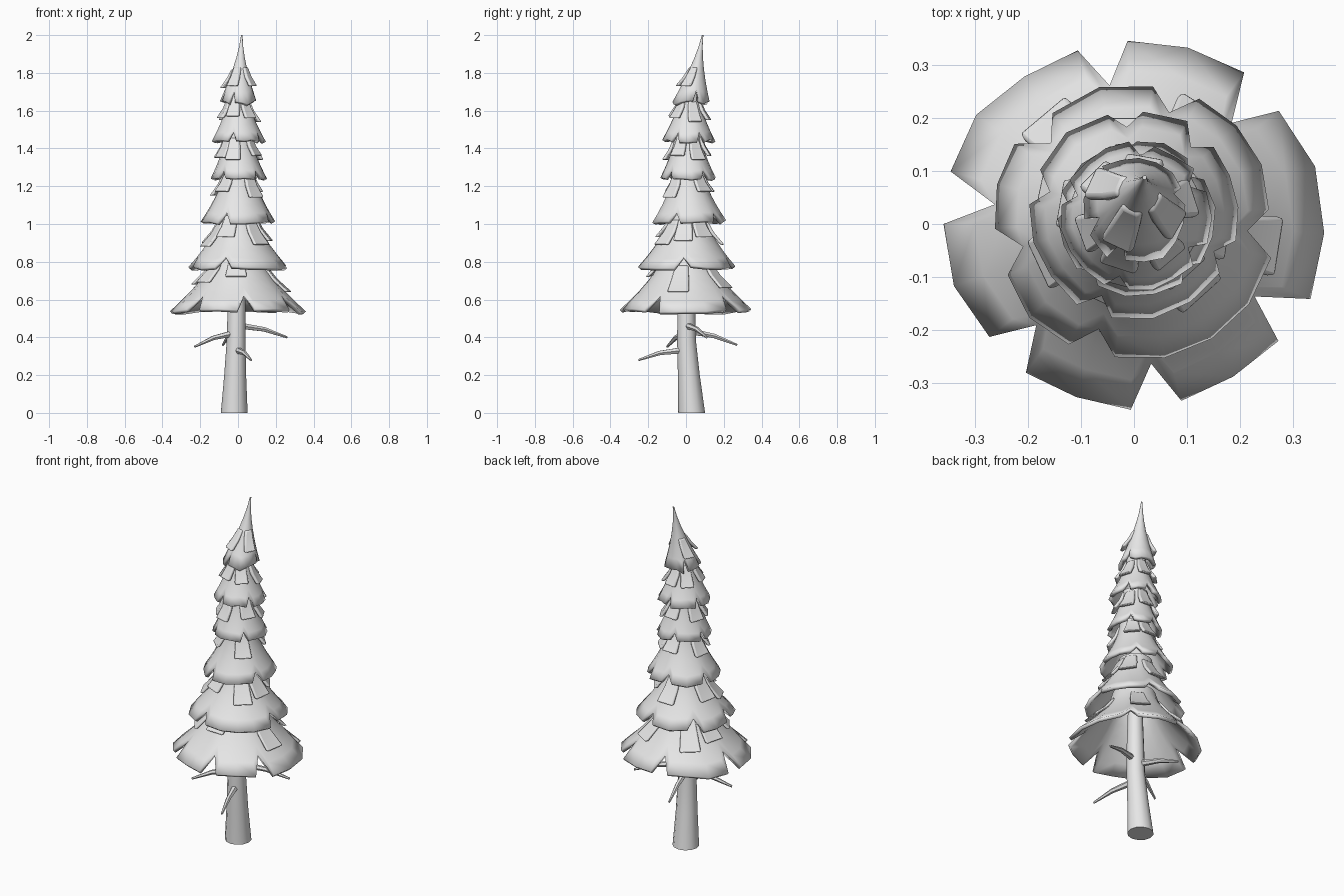
import bpy, bmesh, math, random
from mathutils import Vector

random.seed(4)
cube = bpy.data.objects.get("Cube")
if cube:
    bpy.data.objects.remove(cube)

grey = bpy.data.materials.new("plain_grey")
grey.use_nodes = True
grey.diffuse_color = (0.8, 0.8, 0.8, 1)
grey.node_tree.nodes["Principled BSDF"].inputs["Base Color"].default_value = (0.8, 0.8, 0.8, 1)


def finish(name, bm):
    mesh = bpy.data.meshes.new(name)
    bm.to_mesh(mesh)
    bm.free()
    obj = bpy.data.objects.new(name, mesh)
    bpy.context.collection.objects.link(obj)
    mesh.materials.append(grey)
    bpy.ops.object.select_all(action='DESELECT')
    obj.select_set(True)
    bpy.context.view_layer.objects.active = obj
    bpy.ops.object.shade_smooth_by_angle(angle=math.radians(35))
    return obj


def polar(degrees, r):
    a = math.radians(degrees)
    return Vector((r * math.cos(a), r * math.sin(a), 0))


def skirt_point(tier, degrees, t, offset=0):
    """Point on a flared skirt; t runs from its top (0) to its hem (1)."""
    low, high, R, r = tier
    centre = Vector(high).lerp(Vector(low), t)
    return centre + polar(degrees, r + (R - r) * t ** 1.5 + offset)


def make_skirt(name, tier, notches, depth, half, thick):
    # Columns: a notch apex, its two corners and evenly spaced hem points
    columns = []
    for i, a in enumerate(notches):
        end = notches[i + 1] if i + 1 < len(notches) else notches[0] + 360
        columns.append((a, 1 - depth))
        span = end - a - 2 * half
        steps = max(1, round(span / 20))
        for k in range(steps + 1):
            columns.append((a + half + span * k / steps, random.uniform(0.96, 1.02)))
    bm = bmesh.new()
    rows = 6
    grid = [[bm.verts.new(skirt_point(tier, a, t * j / rows)) for j in range(rows + 1)]
            for a, t in columns]
    for i, col in enumerate(grid):
        nxt = grid[(i + 1) % len(grid)]
        for j in range(rows):
            bm.faces.new((col[j], col[j + 1], nxt[j + 1], nxt[j]))
    bm.faces.new([col[0] for col in grid])
    obj = finish(name, bm)
    mod = obj.modifiers.new("thickness", 'SOLIDIFY')
    mod.thickness = thick
    mod.offset = -1
    mod.thickness_clamp = 0.8


def make_tab(name, tier, degrees, z, width, height):
    # Tapered slab hanging on the skirt below it
    low, high = tier[0][2], tier[1][2]
    t = (high - z) / (high - low)
    t_up = max(0.05, (high - z - height) / (high - low))
    side = polar(degrees + 90, 1)
    bm = bmesh.new()
    rings = []
    for param, out, w in ((t_up, 0.004, 0.6), ((t + t_up) / 2, 0.012, 0.8), (t, 0.028, 1)):
        ring = []
        for s, inward in ((-1, 0), (1, 0), (1, -0.022), (-1, -0.022)):
            point = skirt_point(tier, degrees, param, out + inward)
            ring.append(bm.verts.new(point + side * s * w * width / 2))
        rings.append(ring)
    for a, b in zip(rings, rings[1:]):
        for k in range(4):
            n = (k + 1) % 4
            bm.faces.new((a[k], a[n], b[n], b[k]))
    bm.faces.new(rings[0])
    bm.faces.new(rings[-1])
    bmesh.ops.recalc_face_normals(bm, faces=bm.faces)
    obj = finish(name, bm)
    mod = obj.modifiers.new("soft_edges", 'BEVEL')
    mod.width = 0.007
    mod.segments = 2


def make_tube(name, points, sides, upright=False):
    # Tapered tube through (position, radius) stations
    bm = bmesh.new()
    rings = []
    axis = Vector((0, 0, 1)) if upright else Vector(points[-1][0]) - Vector(points[0][0])
    turn = axis.to_track_quat('Z', 'Y')
    for pos, r in points:
        rings.append([bm.verts.new(Vector(pos) + turn @ polar(360 * k / sides, r))
                      for k in range(sides)])
    for a, b in zip(rings, rings[1:]):
        for k in range(sides):
            n = (k + 1) % sides
            bm.faces.new((a[k], a[n], b[n], b[k]))
    bm.faces.new(list(reversed(rings[0])))
    bm.faces.new(rings[-1])
    finish(name, bm)


# Trunk and bare branches
make_tube("trunk", [((-0.02, 0.03, 0), 0.071), ((-0.015, 0.015, 0.2), 0.058),
                    ((-0.01, 0.003, 0.38), 0.05), ((-0.008, 0.002, 0.55), 0.047),
                    ((0, 0.01, 0.9), 0.035)], 12, True)
branches = [((0, -0.03, 0.33), (0.07, -0.25, 0.28)),
            ((0.02, 0.01, 0.46), (0.26, 0.11, 0.4)),
            ((-0.03, -0.01, 0.42), (-0.23, -0.1, 0.35)),
            ((-0.02, 0.03, 0.43), (-0.08, 0.27, 0.36))]
for i, (a, b) in enumerate(branches):
    a, b = Vector(a), Vector(b)
    mid = a.lerp(b, 0.5) + Vector((0, 0, 0.012))
    make_tube(f"branch_{i + 1}", [(a, 0.018), (mid, 0.013), (b, 0.006)], 6)

# Foliage: (hem centre, top centre, hem radius, top radius), notches, tabs
tiers = [
    (((0, 0, 0.54), (0, 0, 0.86), 0.357, 0.115), (-134, -83, -31, 46, 100, 172),
     ((-93, 0.72), (-9, 0.64), (58, 0.66), (130, 0.65), (165, 0.68), (215, 0.69))),
    (((0, 0.005, 0.77), (0, 0.01, 1.06), 0.265, 0.09), (-108, -5, 72, 137, 193),
     ((-115, 0.93), (-48, 0.89), (-8, 0.91), (35, 0.93), (90, 0.89), (168, 0.9), (205, 0.88))),
    (((0, 0.02, 1.01), (0.005, 0.01, 1.28), 0.2, 0.08), (-112, -25, 50, 95, 165),
     ((-48, 1.14), (42, 1.17), (88, 1.17), (170, 1.15), (225, 1.17))),
    (((0.005, 0.01, 1.24), (0, 0.01, 1.48), 0.15, 0.068), (-130, -45, 40, 100, 170),
     ((-105, 1.34), (-30, 1.36), (28, 1.34), (85, 1.36), (160, 1.35), (215, 1.35))),
    (((0.003, 0.012, 1.44), (0, 0.02, 1.69), 0.142, 0.05), (-105, -30, 30, 85, 160),
     ((-108, 1.57), (-50, 1.56), (18, 1.54), (80, 1.55), (135, 1.55), (200, 1.56))),
    (((0, 0.025, 1.64), (0.02, 0.088, 2), 0.102, 0.004), (-110, 15, 135, 200),
     ((-30, 1.73), (-115, 1.73), (155, 1.72))),
]
for i, (tier, notches, tabs) in enumerate(tiers):
    lowest = i == 0
    make_skirt(f"foliage_skirt_{i + 1}", tier, notches, 0.27 if lowest else 0.2,
               8 if lowest else 10, 0.02)
    for k, (angle, z) in enumerate(tabs):
        make_tab(f"foliage_tab_{i + 1}_{k + 1}", tier, angle, z,
                 0.115 - 0.01 * i, 0.14 - 0.008 * i)
